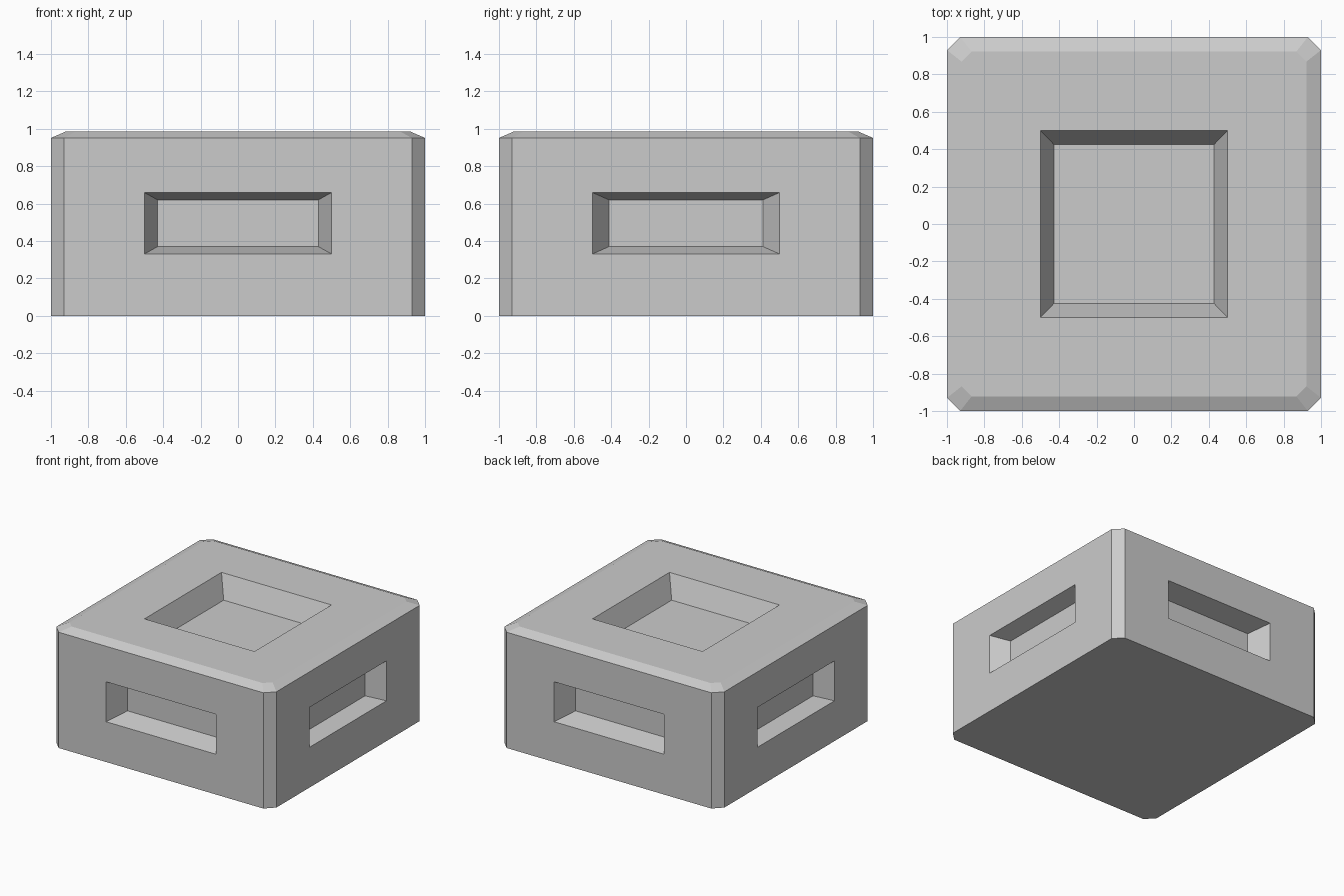
import bpy, bmesh
from math import pi
from mathutils import Matrix, Vector

if "Cube" in bpy.data.objects:
    bpy.data.objects.remove(bpy.data.objects["Cube"])


def loft(bm, rings):
    """Skin a stack of equal-length rings and cap both ends."""
    loops = [[bm.verts.new(p) for p in ring] for ring in rings]
    n = len(loops[0])
    for a, b in zip(loops, loops[1:]):
        for i in range(n):
            j = (i + 1) % n
            bm.faces.new((a[i], a[j], b[j], b[i]))
    bm.faces.new(loops[0][::-1])
    bm.faces.new(loops[-1])


def to_object(bm, name):
    bmesh.ops.recalc_face_normals(bm, faces=bm.faces[:])
    mesh = bpy.data.meshes.new(name)
    bm.to_mesh(mesh)
    bm.free()
    obj = bpy.data.objects.new(name, mesh)
    bpy.context.collection.objects.link(obj)
    return obj


def octagon(big, small, z):
    """Square with cut corners."""
    b, s = big, small
    return [(b, -s, z), (b, s, z), (s, b, z), (-s, b, z),
            (-b, s, z), (-b, -s, z), (-s, -b, z), (s, -b, z)]


def pocket(bm, opening, floor, depth, matrix):
    """Tapered plug, sunk along local -z and extended past the surface."""
    over = 0.2
    outer = [o + (o - f) * over for o, f in zip(opening, floor)]
    rings = []
    for (w, h), z in ((floor, -depth), (outer, depth * over)):
        rings.append([matrix @ Vector((x * w, y * h, z))
                      for x, y in ((-1, -1), (1, -1), (1, 1), (-1, 1))])
    loft(bm, rings)


# Block with chamfered uprights and a chamfered top rim
bm = bmesh.new()
loft(bm, [octagon(1, 0.93, 0), octagon(1, 0.93, 0.951), octagon(0.922, 0.868, 0.985)])
block = to_object(bm, "block")

# Recesses: one on top, one on each of the four sides
bm = bmesh.new()
pocket(bm, (0.5, 0.5), (0.427, 0.424), 0.18, Matrix.Translation((0, 0, 0.985)))
for i in range(4):
    face = (Matrix.Rotation(i * pi / 2, 4, 'Z') @ Matrix.Translation((0, -1, 0.495))
            @ Matrix.Rotation(pi / 2, 4, 'X'))
    inner, depth = ((0.43, 0.125), 0.18) if i % 2 == 0 else ((0.412, 0.125), 0.133)
    pocket(bm, (0.5, 0.164), inner, depth, face)
cutter = to_object(bm, "recess_cutter")
cutter.hide_render = True
cutter.hide_set(True)

cut = block.modifiers.new("recesses", 'BOOLEAN')
cut.operation = 'DIFFERENCE'
cut.solver = 'EXACT'
cut.object = cutter
